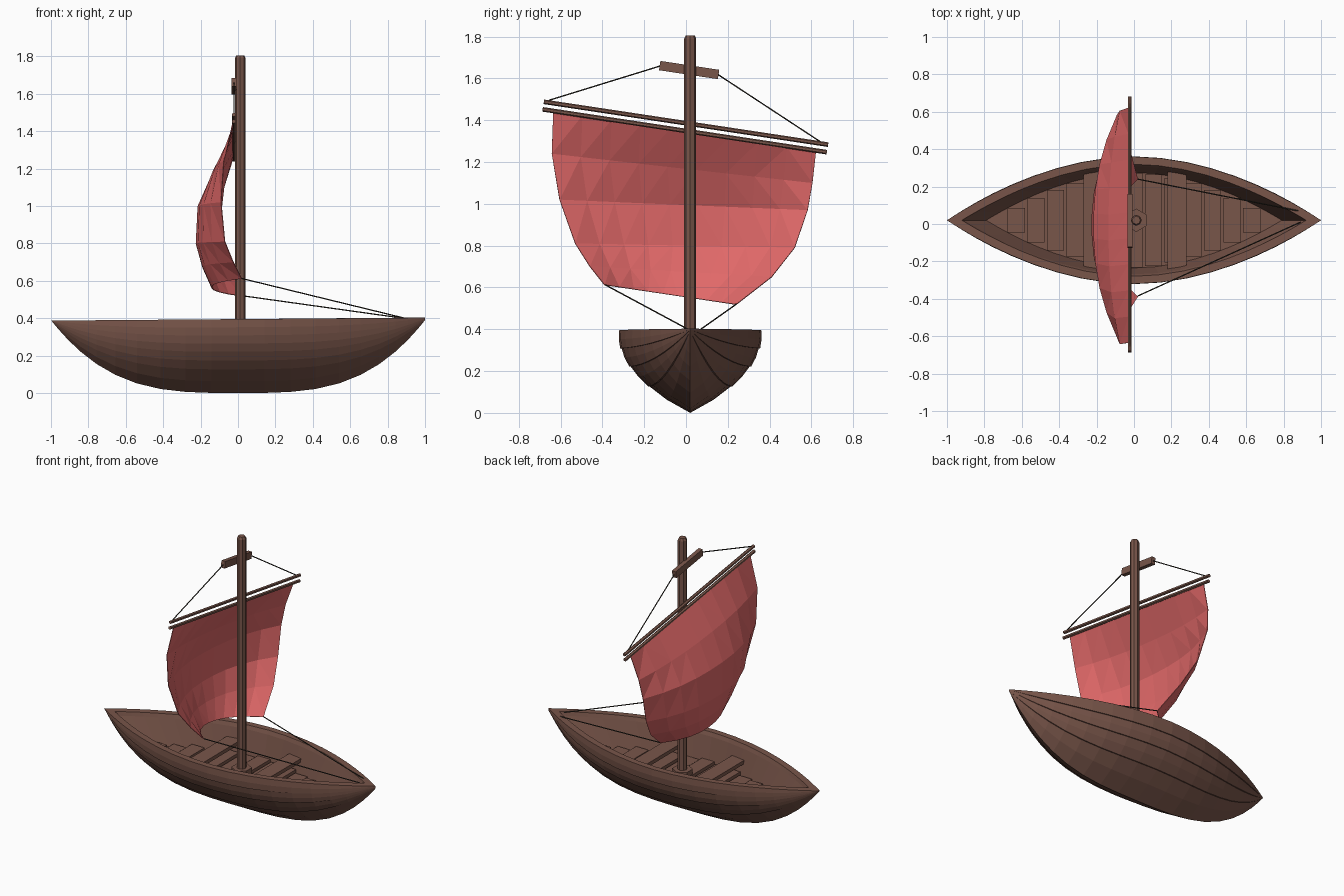
import bpy, bmesh, math
from mathutils import Vector

if "Cube" in bpy.data.objects:
    bpy.data.objects.remove(bpy.data.objects["Cube"], do_unlink=True)


def material(name, r, g, b):
    m = bpy.data.materials.new(name)
    m.use_nodes = True
    m.diffuse_color = (r, g, b, 1)
    m.node_tree.nodes["Principled BSDF"].inputs["Base Color"].default_value = (r, g, b, 1)
    return m


WOOD = material("brown wood", 0.19, 0.092, 0.068)
SAIL = material("red cloth", 0.75, 0.14, 0.14)
ROPE = material("dark rope", 0.035, 0.03, 0.022)

MID = 0.02       # y of the boat's centre line
FLOOR = 0.2      # height of the floor


def add_object(name, bm, mat, fix_normals=True):
    if fix_normals:
        bmesh.ops.recalc_face_normals(bm, faces=bm.faces)
    mesh = bpy.data.meshes.new(name)
    bm.to_mesh(mesh)
    bm.free()
    mesh.materials.append(mat)
    obj = bpy.data.objects.new(name, mesh)
    bpy.context.collection.objects.link(obj)
    return obj


def add_grid(bm, rows):
    verts = [[bm.verts.new(p) for p in row] for row in rows]
    for a, b in zip(verts, verts[1:]):
        for i in range(len(a) - 1):
            bm.faces.new((a[i], a[i + 1], b[i + 1], b[i]))


def rod(name, start, end, radius, mat, sides=6, tip=1.0):
    start, end = Vector(start), Vector(end)
    along = end - start
    bm = bmesh.new()
    bmesh.ops.create_cone(bm, cap_ends=True, segments=sides, radius1=radius,
                          radius2=radius * tip, depth=along.length)
    obj = add_object(name, bm, mat)
    obj.rotation_mode = "QUATERNION"
    obj.rotation_quaternion = along.to_track_quat("Z", "Y")
    obj.location = (start + end) / 2
    return obj


def box(name, centre, size, mat, tilt=0.0):
    bm = bmesh.new()
    bmesh.ops.create_cube(bm, size=1)
    bmesh.ops.scale(bm, vec=size, verts=bm.verts)
    obj = add_object(name, bm, mat)
    obj.location = centre
    obj.rotation_euler.x = tilt
    return obj


# Hull: planked outer skin, gunwale, inner wall and floor lofted as one shell
def half_width(x):
    return 0.34 * (1 - abs(x) ** 1.9)


def half_section(x):
    w = half_width(x)
    keel = 0.39 * abs(x) ** 3.3
    top = 0.395 + 0.008 * x
    points = []
    seams = [0, 0.32, 0.56, 0.78, 1]
    for low, high in zip(seams, seams[1:]):
        for t, lap in ((low, 0.007), ((low + high) / 2, 0.004), (high, 0)):
            flare = 1 - (1 - t) ** 2.2
            spread = w * flare + (lap * min(1, w * 8) if t else 0)
            points.append((x, spread, keel + (top - keel) * t))
    points.append((x * 0.92, w * 0.88, top))
    points.append((x * 0.91, w * 0.85, top - 0.025))
    points.append((x * 0.79, w * 0.75, FLOOR))
    points.append((x * 0.79, 0, FLOOR))
    return points


bm = bmesh.new()
stations = [math.sin(math.pi / 2 * i / 11) for i in range(-11, 12)]
for side in (-1, 1):
    add_grid(bm, [[(x, MID + side * y, z) for x, y, z in half_section(s)] for s in stations])
bmesh.ops.remove_doubles(bm, verts=bm.verts, dist=0.0005)
bmesh.ops.dissolve_degenerate(bm, edges=bm.edges, dist=0.0005)
add_object("hull", bm, WOOD)

# Floor planks laid across the boat
for i in range(-6, 7):
    x = i * 0.105
    reach = half_width((abs(x) + 0.045) / 0.79) * 0.75
    thick = 0.02 if i % 2 else 0.03
    box("floor_plank", (x, MID, FLOOR + thick / 2), (0.092, reach * 2, thick), WOOD)

# Benches
for x in (-0.22, 0.23):
    box("bench", (x, MID, 0.29), (0.1, 0.53, 0.024), WOOD)

# Mast with its step and chamfered head
MAST_X = 0.012
rod("mast_step", (MAST_X, MID, FLOOR), (MAST_X, MID, 0.265), 0.062, WOOD)
rod("mast", (MAST_X, MID, FLOOR), (MAST_X, MID, 1.79), 0.029, WOOD, 8)
rod("mast_head", (MAST_X, MID, 1.79), (MAST_X, MID, 1.805), 0.029, WOOD, 8, 0.75)

# Slanted spars
SPAR_X = -0.022
for name, z, shift in (("upper_yard", 1.488, 0), ("lower_yard", 1.452, -0.006)):
    rod(name, (SPAR_X, -0.68 + shift, z), (SPAR_X, 0.68 + shift, z - 0.205), 0.011, WOOD)
box("crosstree", (SPAR_X, 0.015, 1.64), (0.028, 0.285, 0.045), WOOD, -0.15)

# Sail: rows from the yard down, as front edge, back edge, edge x and belly x
sail_rows = [
    ((-0.635, 1.445), (0.622, 1.25), -0.028, -0.028),
    ((-0.642, 1.24), (0.605, 1.1), -0.075, -0.135),
    ((-0.605, 1.02), (0.582, 0.97), -0.09, -0.215),
    ((-0.53, 0.81), (0.52, 0.79), -0.07, -0.225),
    ((-0.46, 0.7), (0.41, 0.65), -0.025, -0.19),
    ((-0.39, 0.612), (0.24, 0.518), 0.02, -0.14),
]
COLUMNS = 9
grid = []
for front, back, edge, belly in sail_rows:
    row = []
    for i in range(COLUMNS + 1):
        u = i / COLUMNS
        y, z = Vector(front).lerp(Vector(back), u)
        bulge = 1 - abs(2 * u - 1) ** 2.3
        row.append((edge + (belly - edge) * bulge, y, z))
    grid.append(row)
bm = bmesh.new()
add_grid(bm, grid)
bmesh.ops.triangulate(bm, faces=bm.faces)
sail = add_object("sail", bm, SAIL)
cloth = sail.modifiers.new("cloth_thickness", "SOLIDIFY")
cloth.thickness = 0.004
cloth.offset = 0

# Rigging: lifts from the crosstree to the yard, sheets from the sail to the bow
ropes = {
    "front_lift": ((SPAR_X, -0.12, 1.66), (SPAR_X, -0.655, 1.495)),
    "back_lift": ((SPAR_X, 0.15, 1.62), (SPAR_X, 0.645, 1.295)),
    "front_sheet": ((0.02, -0.385, 0.612), (0.89, 0.01, 0.4)),
    "back_sheet": ((0.02, 0.24, 0.52), (0.88, 0.07, 0.4)),
}
for name, (start, end) in ropes.items():
    rod(name, start, end, 0.0035, ROPE, 5)
